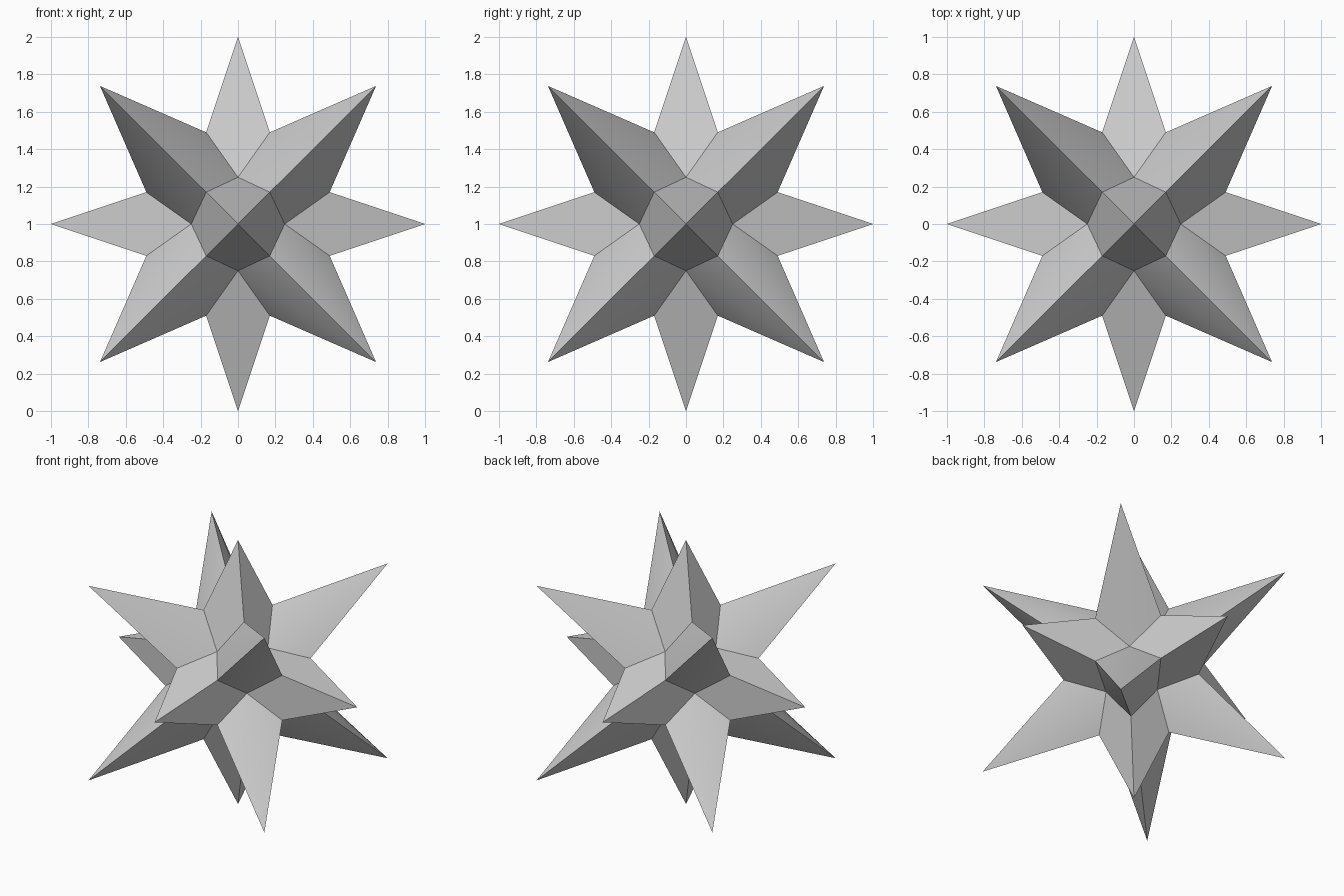
import bpy, bmesh, math
from mathutils import Vector

if "Cube" in bpy.data.objects:
    bpy.data.objects.remove(bpy.data.objects["Cube"])

CENTRE = Vector((0, 0, 1))
AXIS_TIP, CORNER_TIP = 1.0, 0.738   # spike tips on axes and on cube corners
NEAR, FAR = 0.17, 0.49              # ring where neighbouring spikes meet
VALLEY = 0.25                       # deep points between two axis spikes

bm = bmesh.new()
cache = {}


def vert(**_):
    pass


def point(*parts):
    """Shared vertex from (axis, value) pairs, measured from the star centre."""
    co = Vector((0, 0, 0))
    for axis, value in parts:
        co[axis] = value
    key = tuple(round(c, 4) for c in co)
    if key not in cache:
        cache[key] = bm.verts.new(co + CENTRE)
    return cache[key]


for i in range(3):
    for j in range(3):
        if i == j:
            continue
        k = 3 - i - j
        for s in (-1, 1):
            for t in (-1, 1):
                valley = point((i, VALLEY * s), (j, VALLEY * t))
                ring = [point((i, FAR * s), (j, NEAR * t), (k, NEAR * u)) for u in (-1, 1)]
                # kite side of an axis spike
                bm.faces.new((point((i, AXIS_TIP * s)), ring[0], valley, ring[1]))
                # half of a corner spike's side, folded along tip to valley
                for u, r in zip((-1, 1), ring):
                    tip = point((i, CORNER_TIP * s), (j, CORNER_TIP * t), (k, CORNER_TIP * u))
                    bm.faces.new((tip, r, valley))

bmesh.ops.recalc_face_normals(bm, faces=bm.faces)
mesh = bpy.data.meshes.new("spiked_star")
bm.to_mesh(mesh)
bm.free()

grey = bpy.data.materials.new("light grey")
grey.diffuse_color = (0.6, 0.6, 0.6, 1)
grey.use_nodes = True
grey.node_tree.nodes["Principled BSDF"].inputs["Base Color"].default_value = grey.diffuse_color
mesh.materials.append(grey)

star = bpy.data.objects.new("spiked_star", mesh)
bpy.context.collection.objects.link(star)
bpy.context.view_layer.objects.active = star
star.select_set(True)
bpy.ops.object.shade_smooth_by_angle(angle=math.radians(30))
